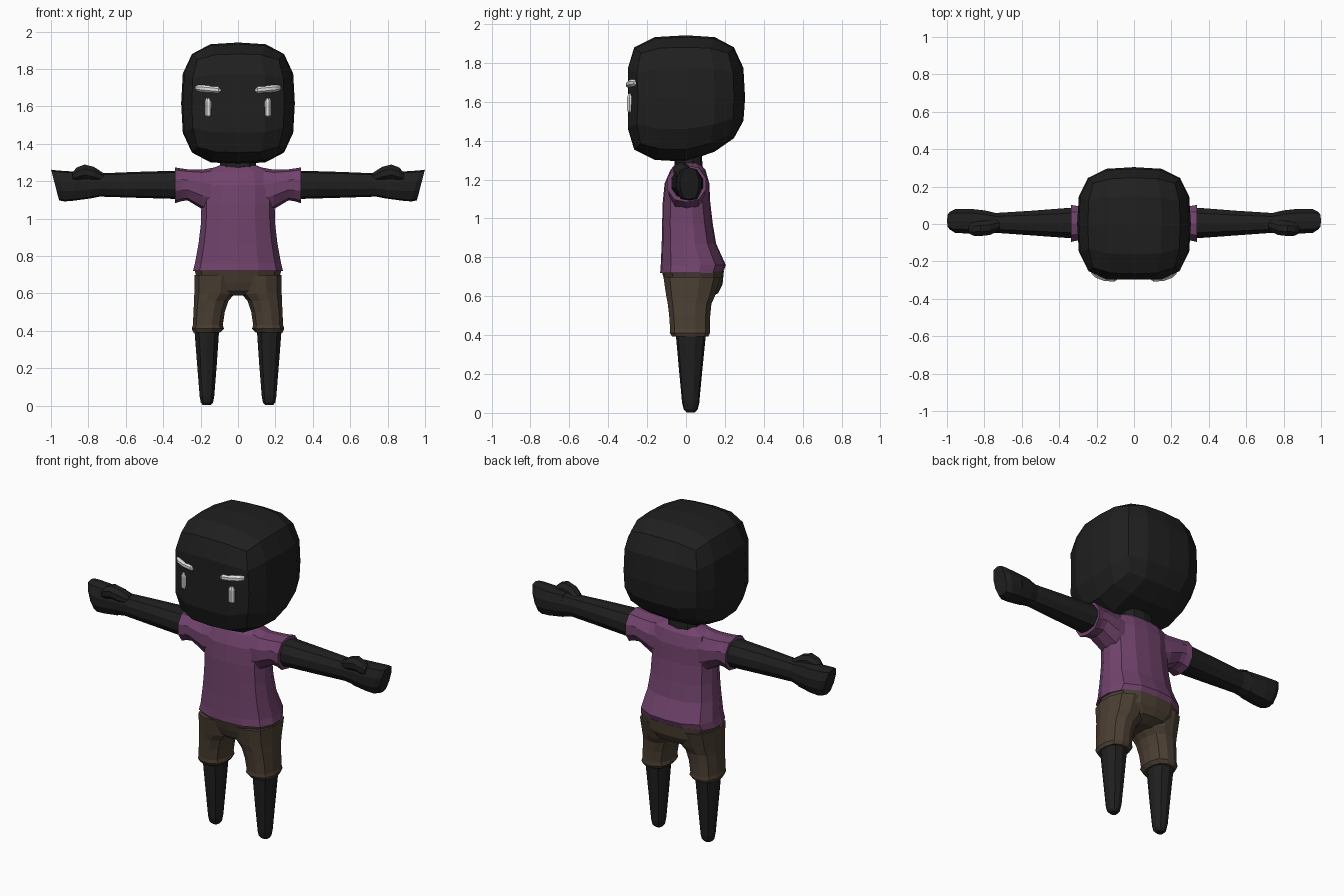
import bpy, bmesh, math
from mathutils import Vector


def material(name, rgb):
    m = bpy.data.materials.new(name)
    m.diffuse_color = (*rgb, 1)
    return m


BLACK = material("near black skin", (0.014, 0.014, 0.014))
PURPLE = material("purple cloth", (0.165, 0.056, 0.150))
BROWN = material("brown cloth", (0.070, 0.050, 0.033))
WHITE = material("white face marks", (0.75, 0.75, 0.75))


def finish(name, bm, mat, mirror=False):
    bmesh.ops.recalc_face_normals(bm, faces=bm.faces)
    me = bpy.data.meshes.new(name)
    bm.to_mesh(me)
    bm.free()
    me.materials.append(mat)
    ob = bpy.data.objects.new(name, me)
    bpy.context.collection.objects.link(ob)
    if mirror:
        mod = ob.modifiers.new("mirror", 'MIRROR')
        mod.use_mirror_merge = False
    return ob


def loft(name, mat, axis, rings, n=10, p=2.6, mirror=False):
    """Rings are (position, u min, u max, v min, v max).
    Along z: u = x, v = y.  Along x: u = y, v = z."""
    bm = bmesh.new()
    loops = []
    for t, u0, u1, v0, v1 in rings:
        loop = []
        for i in range(n):
            a = 2 * math.pi * (i + 0.5) / n
            c, s = math.cos(a), math.sin(a)
            k = (abs(c) ** p + abs(s) ** p) ** (-1 / p)
            u = (u0 + u1) / 2 + (u1 - u0) / 2 * c * k
            v = (v0 + v1) / 2 + (v1 - v0) / 2 * s * k
            loop.append(bm.verts.new((u, v, t) if axis == 'z' else (t, u, v)))
        loops.append(loop)
    for a, b in zip(loops, loops[1:]):
        for i in range(n):
            j = (i + 1) % n
            bm.faces.new((a[i], a[j], b[j], b[i]))
    bm.faces.new(loops[0])
    bm.faces.new(loops[-1])
    return finish(name, bm, mat, mirror)


# Head: gridded cube pushed out to a rounded block, chin sloping up at the back
bm = bmesh.new()
bmesh.ops.create_cube(bm, size=2)
bmesh.ops.subdivide_edges(bm, edges=bm.edges[:], cuts=3, use_grid_fill=True)
P = 3.3
for v in bm.verts:
    d = v.co / sum(abs(c) ** P for c in v.co) ** (1 / P)
    x, y, z = d.x * 0.304, d.y * 0.304, d.z * 0.325
    if y < 0:
        y = max(y * (1.0 + 0.10 * abs(d.z)), -0.298)
    if d.y > 0 and d.z < 0:
        z += 0.09 * d.y * -d.z
    v.co = Vector((x, y, 1.617 + z))
finish("head", bm, BLACK)

# Neck
loft("neck", BLACK, 'z', [
    (1.18, -0.10, 0.10, -0.06, 0.09),
    (1.27, -0.10, 0.10, -0.06, 0.085),
    (1.36, -0.09, 0.09, -0.06, 0.08)])

# Shirt body
loft("shirt_body", PURPLE, 'z', [
    (0.72, -0.242, 0.242, -0.133, 0.190),
    (0.76, -0.232, 0.232, -0.130, 0.205),
    (0.87, -0.212, 0.212, -0.125, 0.155),
    (0.97, -0.200, 0.200, -0.123, 0.138),
    (1.08, -0.197, 0.197, -0.120, 0.125),
    (1.18, -0.200, 0.200, -0.110, 0.120),
    (1.25, -0.180, 0.180, -0.080, 0.100),
    (1.285, -0.100, 0.100, -0.050, 0.070)], n=14, p=2.7)

# Sleeves
loft("sleeve", PURPLE, 'x', [
    (0.12, -0.085, 0.095, 1.02, 1.275),
    (0.19, -0.092, 0.098, 1.05, 1.262),
    (0.27, -0.090, 0.098, 1.098, 1.264),
    (0.30, -0.090, 0.098, 1.094, 1.268),
    (0.336, -0.098, 0.104, 1.083, 1.274)], p=2.5, mirror=True)

# Arms with mitten hands
loft("arm", BLACK, 'x', [
    (0.28, -0.080, 0.090, 1.104, 1.256),
    (0.345, -0.077, 0.088, 1.106, 1.256),
    (0.55, -0.062, 0.072, 1.112, 1.250),
    (0.74, -0.048, 0.060, 1.118, 1.242),
    (0.79, -0.048, 0.072, 1.108, 1.250),
    (0.87, -0.052, 0.082, 1.098, 1.252)], mirror=True)
hand = loft("hand", BLACK, 'x', [
    (0.79, -0.048, 0.072, 1.108, 1.250),
    (0.88, -0.052, 0.082, 1.096, 1.252),
    (0.95, -0.048, 0.080, 1.092, 1.258),
    (0.978, -0.030, 0.065, 1.098, 1.262)], p=3.2, mirror=True)
for v in hand.data.vertices:  # slant the fingertips
    if v.co.x > 0.9:
        v.co.x += 0.26 * (v.co.z - 1.18)

# Thumbs
loft("thumb", BLACK, 'x', [
    (0.72, -0.035, 0.025, 1.19, 1.245),
    (0.77, -0.060, 0.020, 1.20, 1.278),
    (0.82, -0.066, 0.018, 1.21, 1.291),
    (0.86, -0.064, 0.010, 1.20, 1.276),
    (0.885, -0.050, 0.000, 1.20, 1.250)], n=8, mirror=True)

# Shorts: pelvis and two legs with a hem
loft("shorts_pelvis", BROWN, 'z', [
    (0.59, -0.075, 0.075, -0.060, 0.110),
    (0.615, -0.150, 0.150, -0.090, 0.165),
    (0.66, -0.218, 0.218, -0.106, 0.188),
    (0.73, -0.234, 0.234, -0.125, 0.195)], n=14, p=2.7)
loft("shorts_leg", BROWN, 'z', [
    (0.392, 0.092, 0.240, -0.072, 0.115),
    (0.412, 0.074, 0.248, -0.085, 0.126),
    (0.432, 0.080, 0.242, -0.083, 0.124),
    (0.50, 0.070, 0.239, -0.088, 0.126),
    (0.56, 0.050, 0.236, -0.095, 0.132),
    (0.60, 0.015, 0.235, -0.103, 0.150),
    (0.70, 0.000, 0.235, -0.118, 0.180)], n=12, mirror=True)

# Lower legs with rounded tips
loft("lower_leg", BLACK, 'z', [
    (0.003, 0.145, 0.188, 0.003, 0.045),
    (0.018, 0.132, 0.200, -0.012, 0.060),
    (0.05, 0.126, 0.206, -0.020, 0.068),
    (0.22, 0.112, 0.220, -0.036, 0.084),
    (0.42, 0.098, 0.236, -0.054, 0.104)], n=10, p=2.4, mirror=True)

# Face marks: upright eyes and curved brows
loft("eye", WHITE, 'z', [
    (1.545, 0.143, 0.172, -0.297, -0.265),
    (1.555, 0.138, 0.178, -0.303, -0.265),
    (1.625, 0.138, 0.178, -0.303, -0.265),
    (1.643, 0.146, 0.170, -0.297, -0.265)], n=8, mirror=True)
loft("brow", WHITE, 'x', [
    (0.092, -0.300, -0.270, 1.675, 1.697),
    (0.105, -0.309, -0.268, 1.669, 1.707),
    (0.160, -0.305, -0.262, 1.673, 1.713),
    (0.205, -0.288, -0.240, 1.678, 1.716),
    (0.226, -0.268, -0.230, 1.686, 1.712)], n=8, mirror=True)
